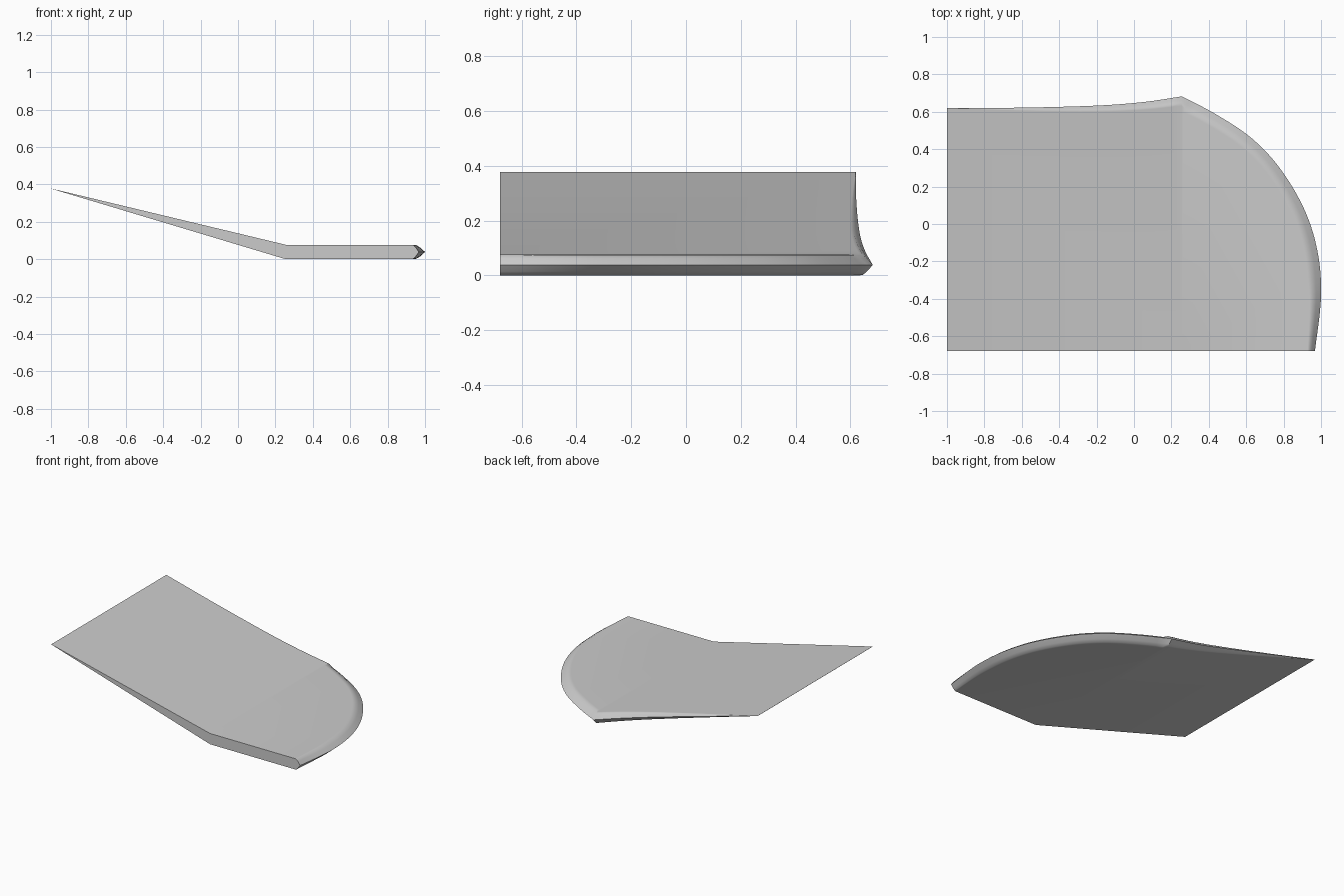
import bpy
import bmesh
from mathutils import Vector

cube = bpy.data.objects.get("Cube")
if cube:
    bpy.data.objects.remove(cube)

FOLD, FRONT, HALF = 0.255, -0.68, 0.0385
# Edge profile: share of the inset, share of the half thickness
PROFILE = [(1, 1), (0.72, 0.93), (0.42, 0.62), (0, 0),
           (0.42, -0.62), (0.72, -0.93), (1, -1)]
BACK = [(-1, .62), (-.6, .622), (-.2, .633), (.05, .652), (FOLD, .682)]
ARC = [(FOLD, .682), (.42, .597), (.6, .482), (.73, .36), (.83, .225),
       (.905, .09), (.955, -.04), (.987, -.18), (1, -.32), (.995, -.46), (.967, FRONT)]


def smooth_path(points, steps=4):
    """Spline through the points."""
    p = [Vector(q) for q in points]
    p = [2 * p[0] - p[1]] + p + [2 * p[-1] - p[-2]]
    out = []
    for a, b, c, d in zip(p, p[1:], p[2:], p[3:]):
        for i in range(steps):
            t = i / steps
            out.append(b + (c - a) * t / 2 + (2 * a - 5 * b + 4 * c - d) * t * t / 2
                       + (3 * b - a - 3 * c + d) * t ** 3 / 2)
    return out + [p[-2]]


def slab_point(x, y, h):
    """Point of the folded, tapering plate at height share h."""
    t = max(0, (FOLD - x) / (FOLD + 1))
    return (x, y, HALF + t * 0.339 + h * HALF * max(1 - t, 0.01))


def inset_vector(path, i, y):
    p = path[i]
    if p.x <= FOLD + 1e-5:
        return Vector((0, -0.05 * max(0.02, (p.x + 1) / (FOLD + 1))))
    if i == len(path) - 1:
        return Vector((-0.04, 0))
    t = path[i + 1] - path[i - 1]
    width = 0.07 if y > -0.3 else 0.07 - 0.03 * (-0.3 - y) / 0.38
    return Vector((t.y, -t.x)).normalized() * width


back, arc = smooth_path(BACK), smooth_path(ARC)
path = back + arc[1:]
fold_i = len(back) - 1

bm = bmesh.new()
columns = []
for i, p in enumerate(path):
    d = inset_vector(path, i, p.y)
    columns.append([bm.verts.new(slab_point(p.x + d.x * w, p.y + d.y * w, h))
                    for w, h in PROFILE])

# Rounded rim
for a, b in zip(columns, columns[1:]):
    for j in range(len(PROFILE) - 1):
        bm.faces.new((a[j], b[j], b[j + 1], a[j + 1]))

# Front corners of the ramp tip and the fold
tip = [bm.verts.new(slab_point(-1, FRONT, h)) for h in (1, -1)]
fold = [bm.verts.new(slab_point(FOLD, FRONT, h)) for h in (1, -1)]

# Top and bottom: sloped ramp and level plate
for side, j in ((0, 0), (1, -1)):
    bm.faces.new([tip[side]] + [c[j] for c in columns[:fold_i + 1]] + [fold[side]])
    bm.faces.new([fold[side]] + [c[j] for c in columns[fold_i:]])

# Cut faces at the front and the thin tip
bm.faces.new((tip[0], fold[0], fold[1], tip[1]))
bm.faces.new([fold[0]] + columns[-1] + [fold[1]])
bm.faces.new([tip[0]] + columns[0] + [tip[1]])
bmesh.ops.recalc_face_normals(bm, faces=bm.faces)

mesh = bpy.data.meshes.new("folded_plate")
bm.to_mesh(mesh)
bm.free()
plate = bpy.data.objects.new("folded_plate", mesh)
bpy.context.collection.objects.link(plate)

grey = bpy.data.materials.new("light_grey")
grey.use_nodes = True
grey.diffuse_color = (0.6, 0.6, 0.6, 1)
grey.node_tree.nodes["Principled BSDF"].inputs["Base Color"].default_value = (0.6, 0.6, 0.6, 1)
mesh.materials.append(grey)

bpy.ops.object.select_all(action='DESELECT')
plate.select_set(True)
bpy.context.view_layer.objects.active = plate
bpy.ops.object.shade_smooth_by_angle(angle=0.7)
weighted = plate.modifiers.new("even_shading", 'WEIGHTED_NORMAL')
weighted.keep_sharp = True
